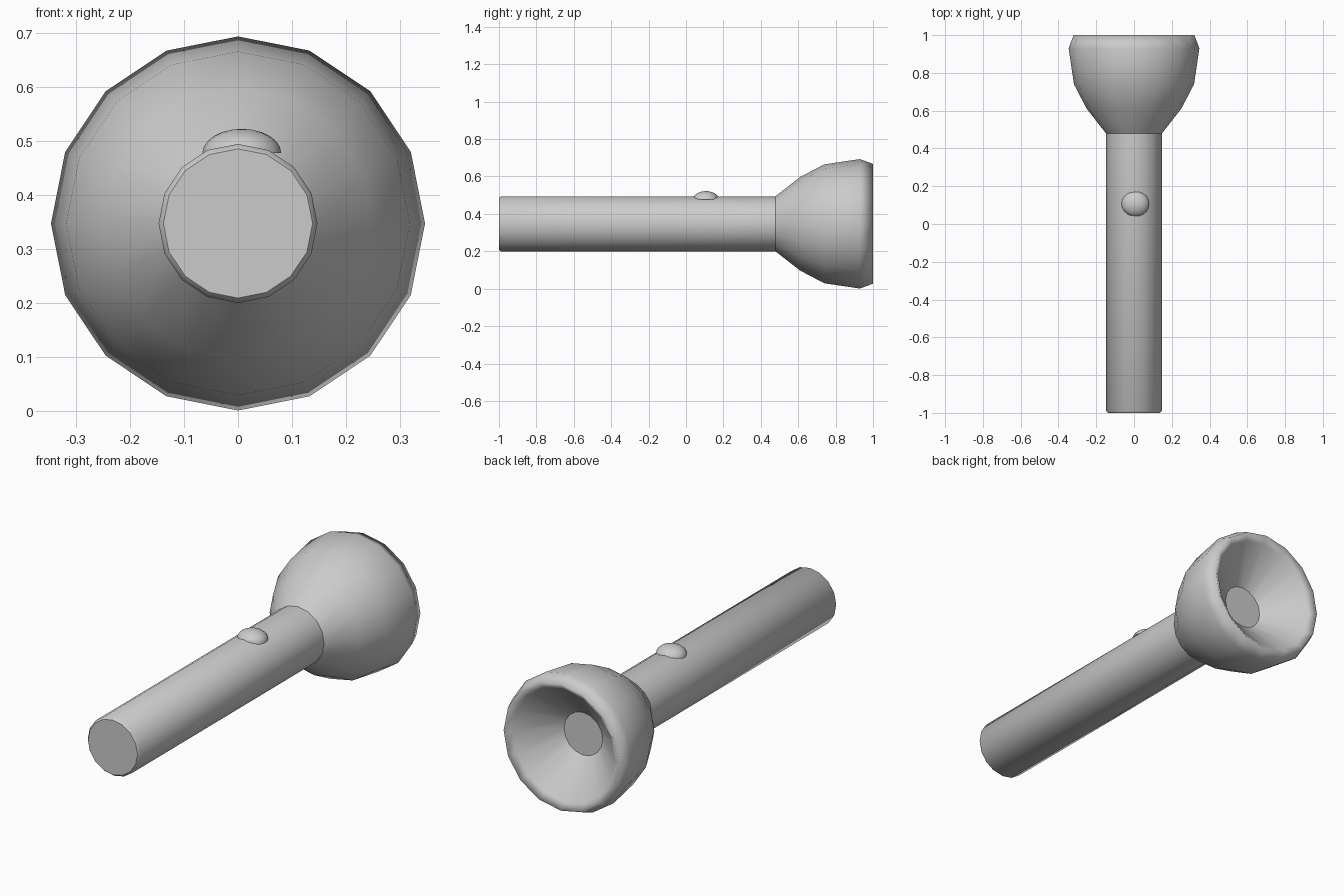
import bpy, bmesh, math

if "Cube" in bpy.data.objects:
    bpy.data.objects.remove(bpy.data.objects["Cube"])

SIDES = 16
AXIS_Z = 0.347


def lathe(name, profile, cap_start=False, cap_end=False, flip=False):
    """Revolve (y, radius) points around the torch axis."""
    bm = bmesh.new()
    rings = []
    for y, r in profile:
        ring = []
        for i in range(SIDES):
            a = 2 * math.pi * i / SIDES
            ring.append(bm.verts.new((r * math.cos(a), y, AXIS_Z + r * math.sin(a))))
        rings.append(ring)
    for a, b in zip(rings, rings[1:]):
        for i in range(SIDES):
            j = (i + 1) % SIDES
            bm.faces.new((a[i], b[i], b[j], a[j]))
    if cap_start:
        bm.faces.new(rings[0])
    if cap_end:
        bm.faces.new(rings[-1][::-1])
    return finish(name, bm)


def finish(name, bm, angle=None):
    for f in bm.faces:
        f.smooth = len(f.verts) <= 4
    # crease around the flat caps
    for e in bm.edges:
        if any(len(f.verts) > 4 for f in e.link_faces):
            e.smooth = False
    mesh = bpy.data.meshes.new(name)
    bm.to_mesh(mesh)
    bm.free()
    obj = bpy.data.objects.new(name, mesh)
    bpy.context.collection.objects.link(obj)
    return obj


# Long handle with a small bevel at the tail
lathe("handle", [(-1.0, 0.138), (-0.99, 0.147), (0.478, 0.147)], cap_start=True)

# Flared head: outer bell, rim, reflector cone and flat bulb disc
lathe("head", [(0.478, 0.147), (0.61, 0.25), (0.74, 0.318), (0.93, 0.346),
               (1.0, 0.32), (0.975, 0.285), (0.82, 0.108)], cap_end=True)

# Domed switch button on top of the handle
bm = bmesh.new()
bmesh.ops.create_uvsphere(bm, u_segments=20, v_segments=12, radius=1.0)
bmesh.ops.bisect_plane(bm, geom=bm.verts[:] + bm.edges[:] + bm.faces[:], dist=1e-4,
                       plane_co=(0, 0, 0), plane_no=(0, 0, 1), clear_inner=True)
for v in bm.verts:
    v.co = (0.007 + 0.073 * v.co.x, 0.106 + 0.069 * v.co.y, 0.477 + 0.045 * v.co.z)
bmesh.ops.holes_fill(bm, edges=[e for e in bm.edges if e.is_boundary], sides=0)
bmesh.ops.recalc_face_normals(bm, faces=bm.faces[:])
finish("switch_button", bm)
